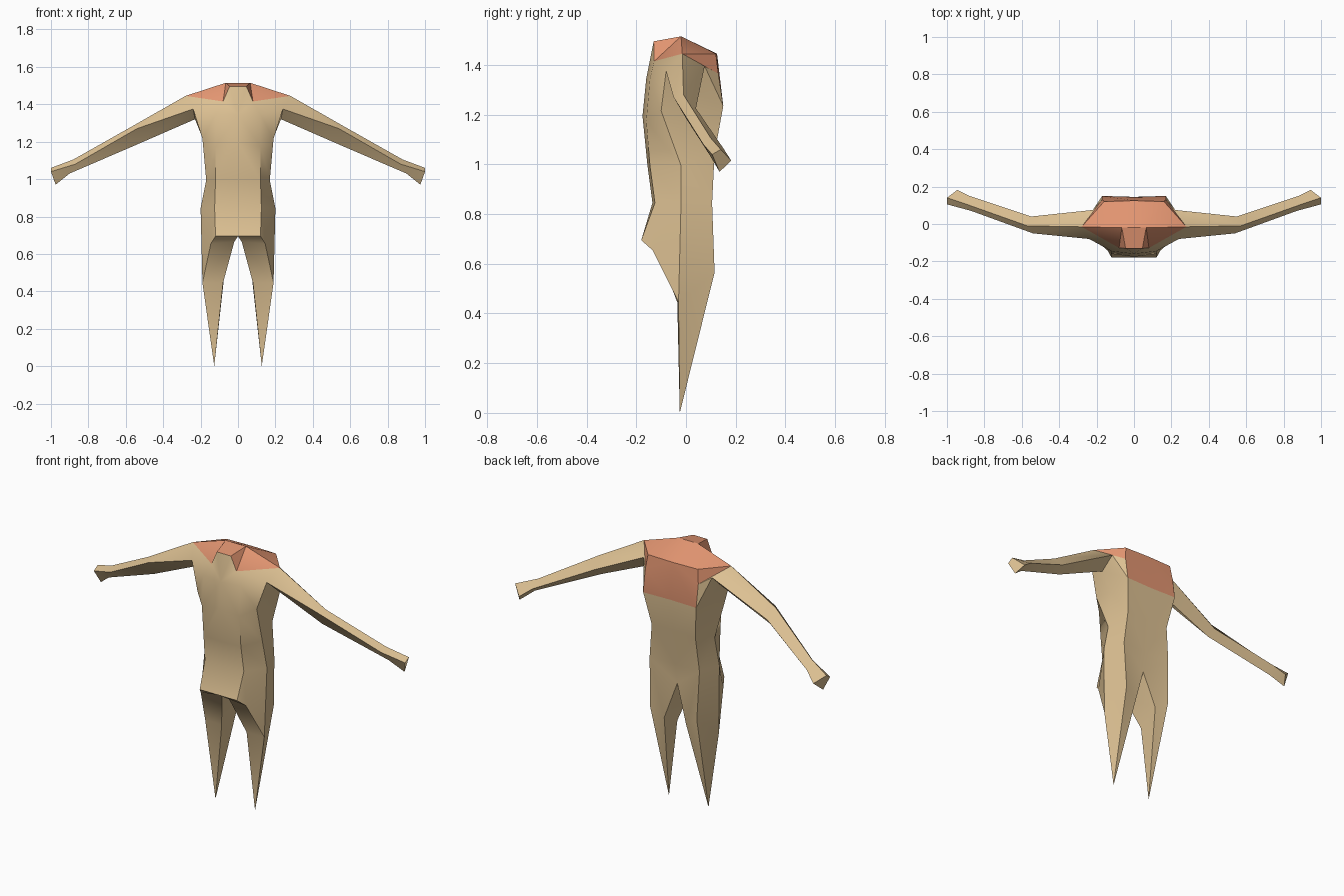
import bpy, bmesh
from mathutils import Vector

if "Cube" in bpy.data.objects:
    bpy.data.objects.remove(bpy.data.objects["Cube"])


def material(name, colour):
    m = bpy.data.materials.new(name)
    m.diffuse_color = (*colour, 1)
    m.use_nodes = True
    m.node_tree.nodes["Principled BSDF"].inputs["Base Color"].default_value = m.diffuse_color
    return m


TAN, ORANGE = 0, 1
mats = [material("tan_cloth", (0.72, 0.53, 0.29)),
        material("orange_yoke", (0.76, 0.30, 0.165))]
bm = bmesh.new()


def face(points, mat=TAN):
    """Add one panel, skipping repeated corners."""
    corners = []
    for p in points:
        if p not in corners:
            corners.append(p)
    if len(corners) > 2:
        f = bm.faces.new([bm.verts.new(p) for p in corners])
        f.material_index = mat


def skin(a, b, mat=TAN):
    """Fill the strip between two rails of equal length."""
    for i in range(len(a) - 1):
        face((a[i], a[i + 1], b[i + 1], b[i]), mat)


# Shoulder opening: top, front, bottom, back
top, arm_f, arm_b, arm_k = shoulder = [
    (.28, -.015, 1.45), (.24, -.08, 1.38), (.23, 0, 1.325), (.22, .075, 1.40)]

# Torso rails, from chest down to hip
centre = [(0, -.16, 1.35), (0, -.175, 1.2), (0, -.155, 1.0), (0, -.135, .85), (0, -.18, .70)]
front = [(.12, -.145, 1.35), (.12, -.16, 1.18), (.12, -.145, 1.0), (.125, -.125, .85), (.12, -.18, .70)]
thigh_f = (.145, -.135, .66)
side = [arm_f, (.19, -.1, 1.22), (.17, -.02, 1.0), (.2, -.02, .85)]
seam = [arm_b, (.18, .02, 1.2), side[2], side[3]]
back = [arm_k, (.17, .15, 1.24), (.14, .115, 1.05), (.16, .105, .85)]
spine = [(0, .145, 1.24), (0, .115, 1.05), (0, .10, .85)]
skin(centre, front)
skin(front, side + [thigh_f])
skin(side, seam)
skin(seam, back)
skin(back[1:], spine)

# Neck and upper chest
neck_c, neck_s, neck_low = (0, -.13, 1.5), (.045, -.13, 1.5), (.08, -.128, 1.42)
face((neck_c, neck_s, neck_low, front[0], centre[0]))
face((neck_low, top, arm_f, front[0]))

# Orange yoke over shoulders and upper back
ridge_c, ridge_s = (0, -.02, 1.52), (.065, -.02, 1.52)
back_c, back_s, blade = (0, .125, 1.45), (.16, .12, 1.45), (.17, .13, 1.37)
for panel in [(neck_c, ridge_c, ridge_s, neck_s), (neck_s, ridge_s, neck_low),
              (ridge_s, top, neck_low), (ridge_c, ridge_s, back_s, back_c),
              (ridge_s, top, back_s), (back_s, top, blade),
              (back_s, blade, back[1], spine[0], back_c)]:
    face(panel, ORANGE)
face((top, arm_k, blade))
face((blade, arm_k, back[1]))

# Arm: four-sided rings from shoulder to cuff
rings = [shoulder,
         [(.57, -.01, 1.285), (.54, -.05, 1.275), (.54, 0, 1.19), (.55, .04, 1.23)],
         [(.88, .10, 1.11), (.87, .07, 1.085), (.90, .10, 1.035), (.88, .15, 1.07)],
         [(1, .14, 1.065), (1, .105, 1.045), (.975, .135, .975), (.945, .182, 1.02)]]
for a, b in zip(rings, rings[1:]):
    skin(a + a[:1], b + b[:1])
face(rings[-1])

# Leg, tapering to a point
hip_s, hip_b = side[3], back[3]
inner, crotch = (.02, -.12, .67), (0, .08, .73)
knee_s, knee_i = (.19, -.03, .45), (.08, -.035, .45)
calf_s, calf_i = (.15, .115, .57), (.07, .10, .52)
tip = (.127, -.025, .005)
for panel in [(centre[4], front[4], thigh_f, inner), (centre[4], inner, crotch),
              (inner, thigh_f, knee_s, knee_i), (inner, knee_i, calf_i, crotch),
              (hip_s, thigh_f, knee_s), (hip_s, knee_s, calf_s, hip_b),
              (hip_b, spine[2], crotch), (hip_b, crotch, calf_i, calf_s),
              (knee_i, knee_s, tip), (knee_s, calf_s, tip),
              (calf_s, calf_i, tip), (calf_i, knee_i, tip)]:
    face(panel)

# Mirror the half, weld it and rest it on the ground
bmesh.ops.remove_doubles(bm, verts=bm.verts, dist=1e-4)
other = bmesh.ops.duplicate(bm, geom=bm.verts[:] + bm.edges[:] + bm.faces[:])["geom"]
for v in other:
    if isinstance(v, bmesh.types.BMVert):
        v.co.x *= -1
bmesh.ops.reverse_faces(bm, faces=[f for f in other if isinstance(f, bmesh.types.BMFace)])
bmesh.ops.remove_doubles(bm, verts=bm.verts, dist=1e-4)
bmesh.ops.translate(bm, verts=bm.verts, vec=Vector((0, 0, -.005)))
bmesh.ops.recalc_face_normals(bm, faces=bm.faces)

mesh = bpy.data.meshes.new("body_suit")
bm.to_mesh(mesh)
bm.free()
for m in mats:
    mesh.materials.append(m)
suit = bpy.data.objects.new("body_suit", mesh)
bpy.context.collection.objects.link(suit)
bpy.context.view_layer.objects.active = suit
suit.select_set(True)
bpy.ops.object.shade_smooth_by_angle(angle=0.6)
